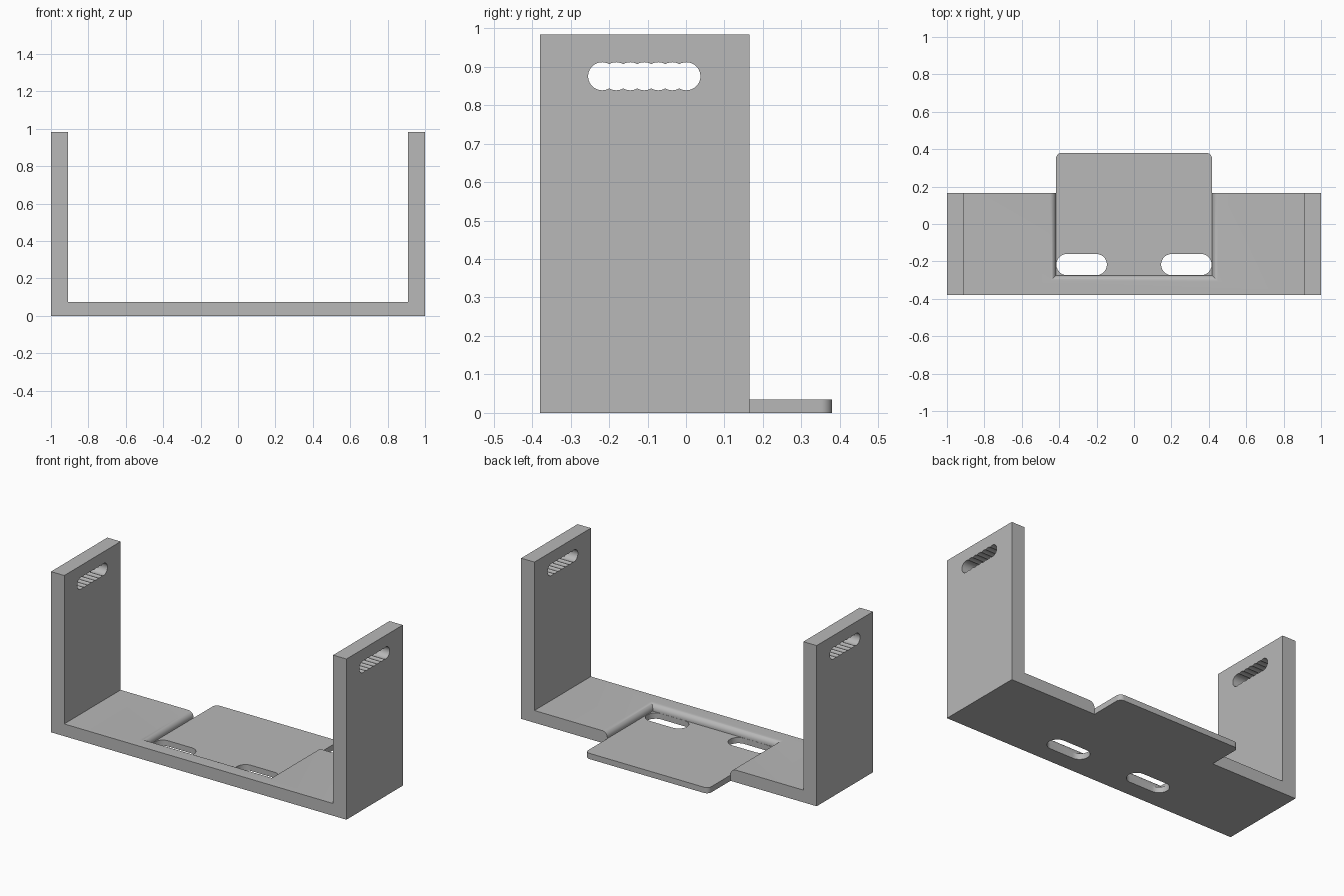
import bpy, bmesh, math

cube = bpy.data.objects.get("Cube")
if cube:
    bpy.data.objects.remove(cube, do_unlink=True)

FRONT, BACK, TONGUE_END = -0.38, 0.165, 0.38
FLOOR, PLATE, HEIGHT, WALL = 0.075, 0.035, 0.983, 0.09
POCKET_X, POCKET_Y, ROUND = 0.417, -0.275, 0.035

grey = bpy.data.materials.new("plain grey")
grey.use_nodes = True
grey.diffuse_color = (0.48, 0.48, 0.48, 1)
grey.node_tree.nodes["Principled BSDF"].inputs["Base Color"].default_value = grey.diffuse_color


def loft(name, rings):
    """Closed solid through rings of equal point count, capped at both ends."""
    bm = bmesh.new()
    loops = [[bm.verts.new(p) for p in ring] for ring in rings]
    n = len(loops[0])
    for a, b in zip(loops, loops[1:]):
        for i in range(n):
            j = (i + 1) % n
            bm.faces.new((a[i], a[j], b[j], b[i]))
    bm.faces.new(loops[0])
    bm.faces.new(loops[-1])
    bmesh.ops.recalc_face_normals(bm, faces=bm.faces)
    mesh = bpy.data.meshes.new(name)
    bm.to_mesh(mesh)
    bm.free()
    mesh.materials.append(grey)
    obj = bpy.data.objects.new(name, mesh)
    bpy.context.collection.objects.link(obj)
    return obj


def arc(cx, cy, r, start, end, steps):
    angles = [math.radians(start + (end - start) * i / steps) for i in range(steps + 1)]
    return [(cx + r * math.cos(a), cy + r * math.sin(a)) for a in angles]


def cut(obj, cutters):
    bpy.context.view_layer.objects.active = obj
    for cutter in cutters:
        cutter.hide_render = True
        mod = obj.modifiers.new("cut", "BOOLEAN")
        mod.operation, mod.solver, mod.object = "DIFFERENCE", "EXACT", cutter
        bpy.ops.object.modifier_apply(modifier=mod.name)
        bpy.data.objects.remove(cutter, do_unlink=True)


def smooth(obj):
    bpy.ops.object.select_all(action="DESELECT")
    obj.select_set(True)
    bpy.context.view_layer.objects.active = obj
    bpy.ops.object.shade_smooth_by_angle(angle=math.radians(30))


# U-shaped bracket: floor and two upright walls
inner = 1 - WALL
u_shape = [(-1, 0), (1, 0), (1, HEIGHT), (inner, HEIGHT), (inner, FLOOR),
           (-inner, FLOOR), (-inner, HEIGHT), (-1, HEIGHT)]
bracket = loft("bracket", [[(x, y, z) for x, z in u_shape] for y in (FRONT, BACK)])

# Pocket in the floor, its upper rim rounded over
levels = [(0, -0.1)]
for i in range(9):
    t = math.radians(90 * i / 8)
    levels.append((ROUND * (1 - math.cos(t)), FLOOR + 0.0003 - ROUND + ROUND * math.sin(t)))
levels.append((ROUND, 0.2))
pocket = loft("pocket_cutter", [
    [(-POCKET_X - d, POCKET_Y - d, z), (POCKET_X + d, POCKET_Y - d, z),
     (POCKET_X + d, 0.5, z), (-POCKET_X - d, 0.5, z)] for d, z in levels])

# Scalloped wall slot: a row of overlapping drilled holes
r, z_slot, count = 0.0365, 0.875, 7
first = -0.218
outline = arc(first, z_slot, r, 240, 120, 12)[::-1][::-1]
outline = arc(first, z_slot, r, 300, 60, 24)
for i in range(1, count - 1):
    outline += arc(first + i * r, z_slot, r, 120, 60, 6)[1:]
outline += arc(first + (count - 1) * r, z_slot, r, 120, -120, 24)[1:]
for i in range(count - 2, 0, -1):
    outline += arc(first + i * r, z_slot, r, 300, 240, 6)[1:]
wall_slot = loft("wall_slot_cutter", [[(x, y, z) for y, z in outline] for x in (-1.2, 1.2)])
cut(bracket, [pocket, wall_slot])
smooth(bracket)

# Thin tongue plate with rounded rear corners
c = 0.03
plate = [(-POCKET_X, POCKET_Y), (POCKET_X, POCKET_Y)]
plate += arc(POCKET_X - c, TONGUE_END - c, c, 0, 90, 8)
plate += arc(c - POCKET_X, TONGUE_END - c, c, 90, 180, 8)
tongue = loft("tongue_plate", [[(x, y, z) for x, y in plate] for z in (0, PLATE)])

# Two mounting slots through the tongue
slots = []
s = 0.057
for side in (-1, 1):
    a, b = sorted((side * 0.202, side * 0.358))
    shape = arc(a, -0.217, s, 270, 90, 20) + arc(b, -0.217, s, 90, -90, 20)
    slots.append(loft("tongue_slot_cutter", [[(x, y, z) for x, y in shape] for z in (-0.1, 0.1)]))
cut(tongue, slots)
smooth(tongue)
